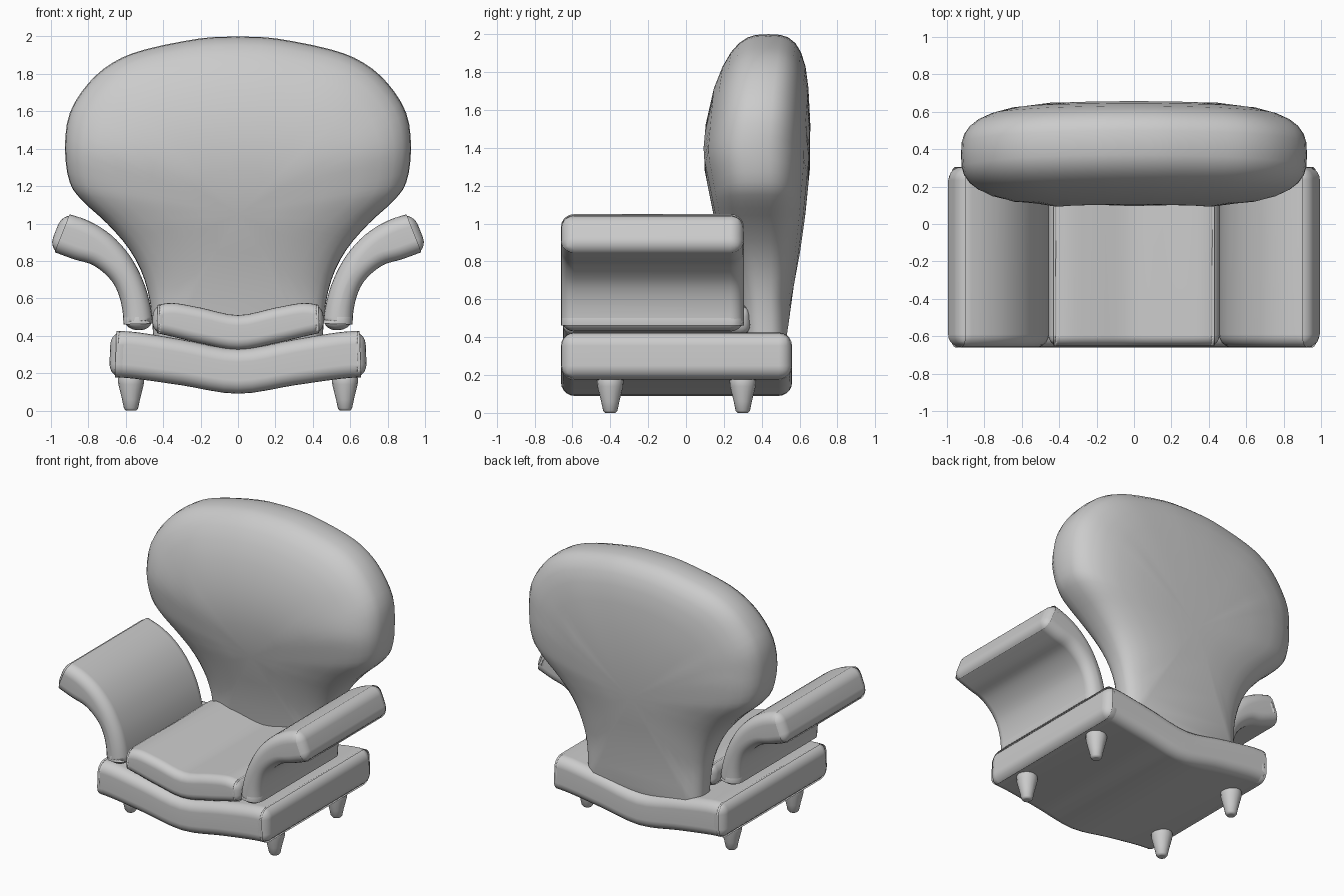
import bpy, bmesh, math
from mathutils import Vector

if "Cube" in bpy.data.objects:
    bpy.data.objects.remove(bpy.data.objects["Cube"])

GREY = (0.6, 0.6, 0.6, 1.0)
fabric = bpy.data.materials.new("grey_upholstery")
fabric.use_nodes = True
fabric.diffuse_color = GREY
fabric.node_tree.nodes["Principled BSDF"].inputs["Base Color"].default_value = GREY


def finish(name, bm):
    bmesh.ops.recalc_face_normals(bm, faces=bm.faces)
    mesh = bpy.data.meshes.new(name)
    bm.to_mesh(mesh)
    bm.free()
    mesh.materials.append(fabric)
    for p in mesh.polygons:
        p.use_smooth = True
    obj = bpy.data.objects.new(name, mesh)
    bpy.context.collection.objects.link(obj)
    return obj


def smooth_line(pts, steps=4):
    """Catmull-Rom curve through open 2D points."""
    p = [Vector(q) for q in pts]
    p = [2 * p[0] - p[1]] + p + [2 * p[-1] - p[-2]]
    out = []
    for a, b, c, d in zip(p, p[1:], p[2:], p[3:]):
        for i in range(steps):
            t = i / steps
            out.append(0.5 * (2 * b + (c - a) * t + (2 * a - 5 * b + 4 * c - d) * t * t
                              + (3 * b - a - 3 * c + d) * t ** 3))
    return out + [p[-2]]


def interp(table, z):
    """Smoothly blended lookup in (z, value) pairs."""
    for (z0, v0), (z1, v1) in zip(table, table[1:]):
        if z <= z1:
            t = min(max((z - z0) / (z1 - z0), 0), 1)
            return v0 + (v1 - v0) * t
    return table[-1][1]


def cushion(name, upper, lower, y0, y1, radius, mirror=1):
    """Padded slab: strip between two edge curves, run along y, edges rounded."""
    top, bottom = smooth_line(upper), smooth_line(lower)
    bm = bmesh.new()
    rows = [[[bm.verts.new((q.x * mirror, y, q.y)) for q in line] for line in (top, bottom)]
            for y in (y0, y1)]
    (ft, fb), (bt, bb) = rows
    for i in range(len(top) - 1):
        for a, b in ((ft, fb), (bt, bb), (ft, bt), (fb, bb)):
            bm.faces.new((a[i], a[i + 1], b[i + 1], b[i]))
    for i in (0, -1):
        bm.faces.new((ft[i], fb[i], bb[i], bt[i]))
    obj = finish(name, bm)
    bev = obj.modifiers.new("round_edges", 'BEVEL')
    bev.width, bev.segments = radius, 5
    bev.limit_method, bev.angle_limit = 'ANGLE', math.radians(45)
    bev.use_clamp_overlap = False
    obj.modifiers.new("even_shading", 'WEIGHTED_NORMAL')
    return obj


def sym(half):
    """Mirror a right-half edge (starting at x = 0) to a full edge."""
    return [(-x, z) for x, z in reversed(half[1:])] + half


# Drooping base and seat
cushion("base", sym([(0, .33), (.3, .38), (.55, .42), (.68, .425)]),
        sym([(0, .09), (.3, .135), (.55, .17), (.69, .18)]), -.66, .56, .07)
cushion("seat_cushion", sym([(0, .51), (.2, .55), (.35, .575), (.455, .56)]),
        sym([(0, .325), (.2, .36), (.35, .395), (.46, .42)]), -.65, .34, .055)

# Flared arms
inner = [(.45, .43), (.47, .57), (.51, .70), (.58, .83), (.68, .94), (.80, 1.015), (.935, 1.06)]
outer = [(.61, .43), (.62, .55), (.65, .65), (.70, .72), (.78, .78), (.88, .81), (1.015, .86)]
for side, m in (("left", 1), ("right", -1)):
    cushion(side + "_arm", inner, outer, -.66, .305, .07, m)

# Winged back: rings shrink from the rim to the middle while the padding thickens
half = [(0, 2.0), (.2, 1.99), (.5, 1.93), (.67, 1.86), (.8, 1.75), (.9, 1.59), (.925, 1.4),
        (.9, 1.22), (.83, 1.12), (.70, 1.0), (.58, .86), (.50, .70), (.46, .5), (.45, .22), (0, .2)]
edge = smooth_line(half[:-1], 3)
rim = edge + [Vector((-q.x, q.y)) for q in reversed(edge[1:])]
thickness = [(.2, .13), (.6, .15), (1.0, .235), (1.35, .29), (2.0, .285)]
middle = [(.2, .425), (.7, .41), (1.0, .39), (1.4, .37), (1.7, .395), (2.0, .435)]
centre = Vector((0, 1.05))
bm = bmesh.new()
scales = [.25, .5, .7, .82, .9, .95, .982, .996]
layers = [(s, -1) for s in scales] + [(1, 0)] + [(s, 1) for s in reversed(scales)]


def pad_vert(q, s, sign):
    p = centre + (q - centre) * s
    h = interp(thickness, p.y) * (1 - s ** 3) ** (1 / 3)
    return bm.verts.new((p.x, interp(middle, p.y) + sign * h, p.y))


rings = [[pad_vert(q, s, sign) for q in rim] for s, sign in layers]
n = len(rim)
for a, b in zip(rings, rings[1:]):
    for i in range(n):
        j = (i + 1) % n
        bm.faces.new((a[i], a[j], b[j], b[i]))
for ring, sign in ((rings[0], -1), (rings[-1], 1)):
    tip = pad_vert(centre, 0, sign)
    for i in range(n):
        bm.faces.new((ring[i], ring[(i + 1) % n], tip))
finish("backrest", bm)

# Tapered feet
foot = [(0, .02), (0, .028), (.012, .038), (.06, .048), (.14, .068), (.17, .07), (.2, .06)]
for x, xname in ((.572, "left"), (-.572, "right")):
    for y, yname in ((-.4, "front"), (.3, "back")):
        bm = bmesh.new()
        loops = [[bm.verts.new((x + r * math.cos(k * math.pi / 8), y + r * math.sin(k * math.pi / 8), z))
                  for k in range(16)] for z, r in foot]
        for a, b in zip(loops, loops[1:]):
            for k in range(16):
                bm.faces.new((a[k], a[k - 1], b[k - 1], b[k]))
        bm.faces.new(loops[0])
        bm.faces.new(loops[-1])
        finish(f"{yname}_{xname}_leg", bm)
